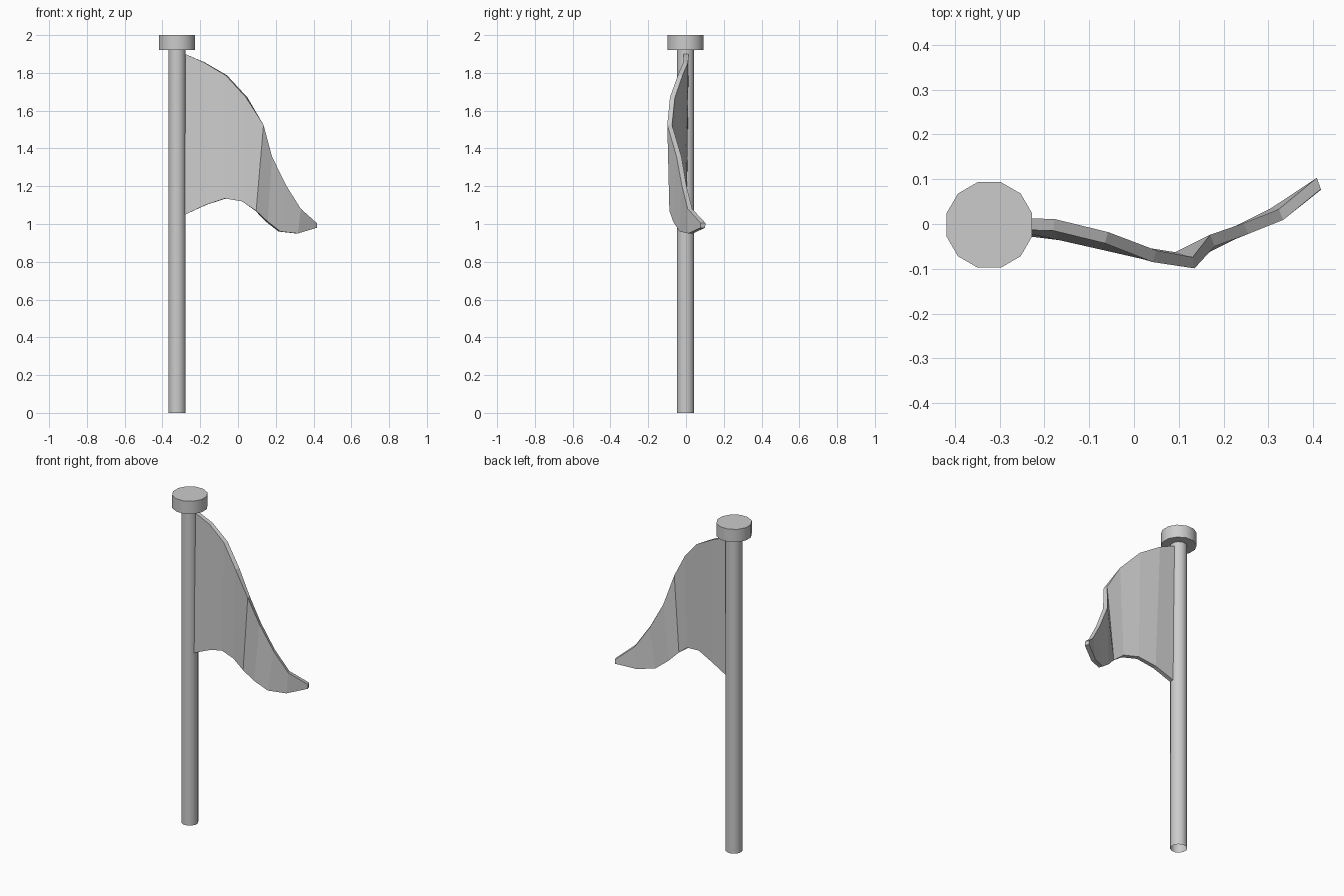
import bpy, bmesh, math
from mathutils import Matrix

if "Cube" in bpy.data.objects:
    bpy.data.objects.remove(bpy.data.objects["Cube"])

PX, PY = -0.323, -0.002


def finish(bm, name, smooth):
    bmesh.ops.recalc_face_normals(bm, faces=bm.faces[:])
    me = bpy.data.meshes.new(name)
    bm.to_mesh(me)
    bm.free()
    ob = bpy.data.objects.new(name, me)
    bpy.context.collection.objects.link(ob)
    if smooth:
        bpy.context.view_layer.objects.active = ob
        ob.select_set(True)
        bpy.ops.object.shade_smooth_by_angle(angle=math.radians(50))
        ob.select_set(False)
    return ob


def cylinder(name, r, z0, z1, sides, open_ends=False):
    bm = bmesh.new()
    m = Matrix.Translation((PX, PY, (z0 + z1) / 2)) @ Matrix.Rotation(math.pi / sides, 4, 'Z')
    bmesh.ops.create_cone(bm, cap_ends=not open_ends, segments=sides,
                          radius1=r, radius2=r, depth=z1 - z0, matrix=m)
    return finish(bm, name, True)


# Pole (open tube) and its cap
cylinder("pole", 0.047, 0, 1.93, 12, True)
cylinder("pole_cap", 0.099, 1.922, 2.0, 12)

# Pennant edges: (x, front y, z) along the top and the bottom
top = [(-0.28, -0.012, 1.90), (-0.18, -0.015, 1.856), (-0.065, -0.043, 1.787),
       (0.042, -0.085, 1.67), (0.135, -0.099, 1.525), (0.18, -0.05, 1.357),
       (0.255, -0.022, 1.204), (0.333, 0.009, 1.08), (0.417, 0.078, 1.005)]
bottom = [(-0.28, -0.022, 1.05), (-0.167, -0.036, 1.103), (-0.07, -0.058, 1.135),
          (0.022, -0.079, 1.12), (0.096, -0.088, 1.07), (0.157, -0.068, 1.013),
          (0.225, -0.034, 0.96), (0.317, 0.012, 0.95), (0.417, 0.076, 0.98)]

# Offset of the back surface at each station
back = [(0, 0.026), (0.003, 0.026), (0.007, 0.025), (0.008, 0.026), (-0.004, 0.025),
        (-0.01, 0.026), (-0.01, 0.024), (-0.01, 0.024), (-0.009, 0.025)]

# Flag: a chain of box sections closed at both ends
bm = bmesh.new()
rings = []
for t, b, (dx, dy) in zip(top, bottom, back):
    pts = [t, b, (b[0] + dx, b[1] + dy, b[2]), (t[0] + dx, t[1] + dy, t[2])]
    rings.append([bm.verts.new(p) for p in pts])
for r, s in zip(rings, rings[1:]):
    for i in range(4):
        j = (i + 1) % 4
        bm.faces.new((r[i], r[j], s[j], s[i]))
bm.faces.new(rings[0])
bm.faces.new(rings[-1])
finish(bm, "flag", False)
